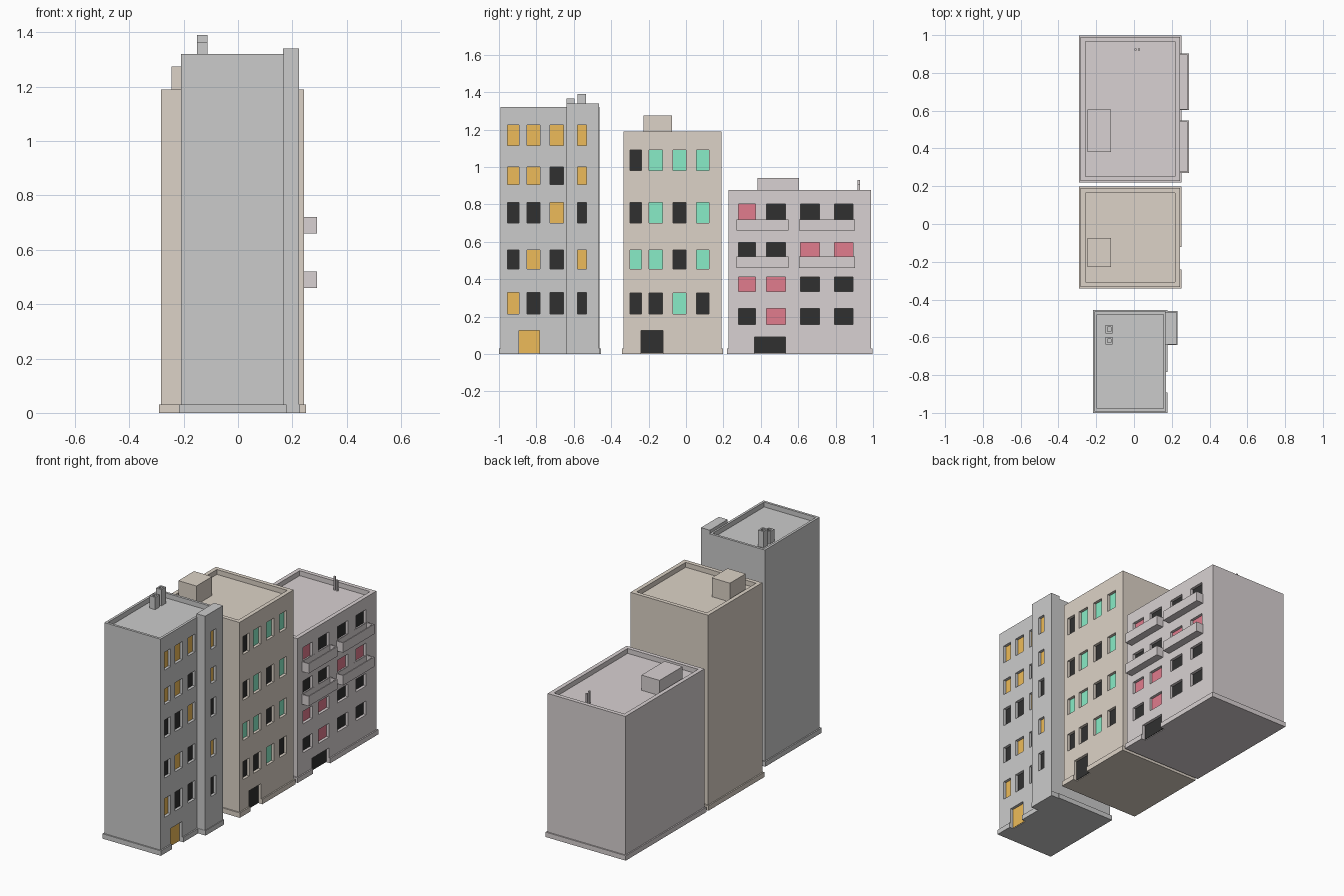
import bpy, bmesh
from mathutils import Vector

if "Cube" in bpy.data.objects:
    bpy.data.objects.remove(bpy.data.objects["Cube"])


def material(name, rgb):
    m = bpy.data.materials.new(name)
    m.diffuse_color = (*rgb, 1)
    m.use_nodes = True
    m.node_tree.nodes["Principled BSDF"].inputs["Base Color"].default_value = m.diffuse_color
    return m


TAN = material("tan wall", (0.72, 0.65, 0.57))
MAUVE = material("mauve wall", (0.69, 0.64, 0.645))
BLACK = material("dark glass", (0.03, 0.03, 0.03))
ORANGE = material("orange glass", (0.85, 0.5, 0.1))
GREEN = material("green glass", (0.25, 0.84, 0.57))
RED = material("red glass", (0.75, 0.2, 0.27))
DEPTH = 0.02      # window recess
PLINTH = 0.008    # plinth overhang


def boxes(name, parts, mat=None):
    """One object from boxes given as (x0, x1, y0, y1, z0, z1)."""
    bm = bmesh.new()
    for x0, x1, y0, y1, z0, z1 in parts:
        lo, hi = Vector((x0, y0, z0)), Vector((x1, y1, z1))
        for v in bmesh.ops.create_cube(bm, size=1)["verts"]:
            v.co = Vector(a * b for a, b in zip(v.co, hi - lo)) + (lo + hi) / 2
    me = bpy.data.meshes.new(name)
    bm.to_mesh(me)
    bm.free()
    ob = bpy.data.objects.new(name, me)
    bpy.context.collection.objects.link(ob)
    if mat:
        me.materials.append(mat)
    return ob


def cut(ob, parts):
    """Carve box-shaped recesses out of an object."""
    cutter = boxes("cutter", parts)
    mod = ob.modifiers.new("recess", "BOOLEAN")
    mod.operation, mod.solver, mod.object = "DIFFERENCE", "EXACT", cutter
    dg = bpy.context.evaluated_depsgraph_get()
    me = bpy.data.meshes.new_from_object(ob.evaluated_get(dg))
    ob.modifiers.clear()
    ob.data = me
    bpy.data.objects.remove(cutter)


def windows(prefix, wall, x, cols, rows, pattern, lit, door=None, door_mat=None):
    """Carve windows in the +x wall, add panes; pattern rows run bottom up, '1' is lit."""
    holes, lights, darks = [], [], []
    for (z0, z1), line in zip(rows, pattern):
        for (y0, y1), c in zip(cols, line):
            holes.append((x - DEPTH, x + 0.05, y0, y1, z0, z1))
            pane = (x - DEPTH - 0.004, x - DEPTH + 0.003, y0, y1, z0, z1)
            (lights if c == "1" else darks).append(pane)
    if door:
        y0, y1, z1 = door
        holes.append((x - DEPTH, x + 0.05, y0, y1, -0.01, z1))
        boxes(prefix + "_door", [(x - DEPTH - 0.004, x - DEPTH + 0.003, y0, y1, 0.004, z1)], door_mat)
    boxes(prefix + "_lit_windows", lights, lit)
    boxes(prefix + "_dark_windows", darks, BLACK)
    cut(wall, holes)


def building(prefix, x0, x1, y0, y1, h, rim, mat, door):
    """Block with a parapet roof and a plinth broken by the doorway."""
    wall = boxes(prefix + "_walls", [(x0, x1, y0, y1, 0.004, h)], mat)
    cut(wall, [(x0 + rim, x1 - rim, y0 + rim, y1 - rim, h - 0.03, h + 0.1)])
    p = PLINTH
    base = boxes(prefix + "_plinth", [(x0 - p, x1 + p, y0 - p, y1 + p, 0, 0.03)], mat)
    cut(base, [(x1 - DEPTH, x1 + 0.1, door[0], door[1], -0.1, 0.1)])
    return wall


# Tall grey building with a stair tower
door = (-0.893, -0.783, 0.125)
rows = [(0.215, 0.33), (0.455, 0.555), (0.70, 0.81), (0.905, 1.0), (1.115, 1.225)]
tall = building("tall", -0.21, 0.17, -0.992, -0.463, 1.32, 0.015, None, door)
windows("tall", tall, 0.17, [(-0.955, -0.893), (-0.85, -0.78), (-0.727, -0.656)], rows,
        ["100", "010", "001", "110", "111"], ORANGE, door, ORANGE)
tower = boxes("stair_tower", [(0.165, 0.225, -0.638, -0.466, 0.004, 1.34)])
windows("tower", tower, 0.225, [(-0.58, -0.533)], rows, "01011", ORANGE)
boxes("tower_plinth", [(0.16, 0.229, -0.64, -0.46, 0, 0.03)])

# Hollow chimneys
for i, (y0, y1, z) in enumerate([(-0.579, -0.535, 1.39), (-0.639, -0.597, 1.365)]):
    stack = boxes(f"chimney_{i + 1}", [(-0.15, -0.113, y0, y1, 1.28, z)])
    cut(stack, [(-0.141, -0.122, y0 + 0.011, y1 - 0.011, z - 0.03, z + 0.1)])

# Middle tan building
door = (-0.24, -0.123, 0.125)
middle = building("middle", -0.283, 0.243, -0.333, 0.19, 1.19, 0.025, TAN, door)
windows("middle", middle, 0.243,
        [(-0.30, -0.238), (-0.198, -0.125), (-0.07, 0.0), (0.056, 0.123)],
        [(0.215, 0.325), (0.455, 0.557), (0.70, 0.81), (0.98, 1.09)],
        ["0010", "1101", "0101", "0111"], GREEN, door, BLACK)
boxes("middle_roof_hut", [(-0.245, -0.122, -0.227, -0.075, 1.15, 1.275)], TAN)

# Low mauve building
door = (0.367, 0.533, 0.092)
low = building("low", -0.283, 0.243, 0.227, 0.99, 0.877, 0.025, MAUVE, door)
windows("low", low, 0.243,
        [(0.282, 0.372), (0.431, 0.533), (0.613, 0.715), (0.793, 0.892)],
        [(0.158, 0.243), (0.335, 0.412), (0.515, 0.597), (0.715, 0.802)],
        ["0100", "1100", "0011", "1000"], RED, door, BLACK)
boxes("low_roof_hut", [(-0.245, -0.122, 0.382, 0.605, 0.84, 0.94)], MAUVE)
boxes("roof_posts", [(0.003, 0.013, 0.918, 0.929, 0.84, 0.93),
                     (0.021, 0.031, 0.918, 0.929, 0.84, 0.91)], MAUVE)

# Open tray balconies
for j, z in enumerate((0.46, 0.66)):
    for i, (y0, y1) in enumerate([(0.27, 0.548), (0.603, 0.903)]):
        tray = boxes(f"balcony_{j * 2 + i + 1}", [(0.238, 0.29, y0, y1, z, z + 0.06)], MAUVE)
        cut(tray, [(0.2435, 0.283, y0 + 0.007, y1 - 0.007, z + 0.01, z + 0.2)])
